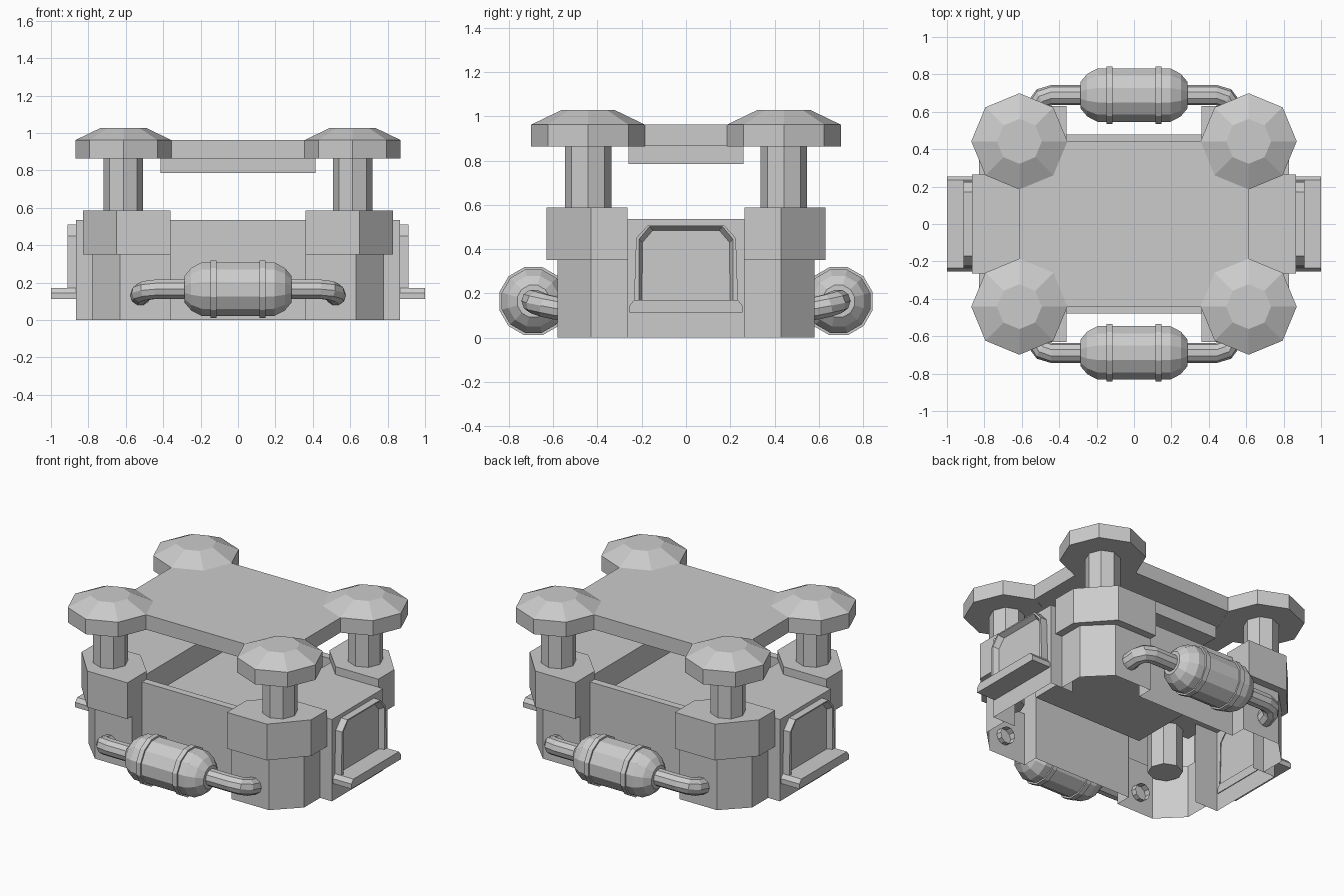
import bpy, bmesh
from math import pi, sin, cos
from mathutils import Vector

if "Cube" in bpy.data.objects:
    bpy.data.objects.remove(bpy.data.objects["Cube"])


def finish(bm, name, mirror=""):
    """Turn a bmesh into an object, mirrored about the given world axes."""
    bmesh.ops.recalc_face_normals(bm, faces=bm.faces)
    me = bpy.data.meshes.new(name)
    bm.to_mesh(me)
    bm.free()
    ob = bpy.data.objects.new(name, me)
    bpy.context.collection.objects.link(ob)
    if mirror:
        m = ob.modifiers.new("mirror", 'MIRROR')
        m.use_axis = ['X' in mirror, 'Y' in mirror, False]
        m.use_mirror_merge = False
    return ob


def loft(name, rings, cap_start=True, cap_end=True, mirror="", closed=True):
    """Skin a series of rings (or open strips) with equal point counts."""
    bm = bmesh.new()
    vs = [[bm.verts.new(p) for p in r] for r in rings]
    n = len(vs[0])
    for a, b in zip(vs, vs[1:]):
        for i in range(n if closed else n - 1):
            j = (i + 1) % n
            bm.faces.new((a[i], a[j], b[j], b[i]))
    if cap_start:
        bm.faces.new(vs[0])
    if cap_end:
        bm.faces.new(vs[-1])
    return finish(bm, name, mirror)


def flat(pts, z):
    return [(x, y, z) for x, y in pts]


def rect(x, y):
    return [(-x, -y), (x, -y), (x, y), (-x, y)]


def octagon(r, z, cx=0.613, cy=0.442):
    return [(cx + r * cos(i * pi / 4), cy + r * sin(i * pi / 4), z) for i in range(8)]


def sheet(name, pts, z, mirror=""):
    bm = bmesh.new()
    bm.faces.new([bm.verts.new(p) for p in flat(pts, z)])
    return finish(bm, name, mirror)


# Roof slab and the thinner panel under it
loft("roof_plate", [flat(rect(0.613, 0.442), z) for z in (0.865, 0.962)])
loft("roof_under_panel", [flat(rect(0.415, 0.26), z) for z in (0.785, 0.866)])

# Corner caps and columns
loft("corner_cap", [octagon(0.257, 0.864), octagon(0.257, 0.962), octagon(0.12, 1.028)], mirror="XY")
loft("corner_column", [octagon(0.105, 0.25), octagon(0.105, 0.88)], mirror="XY")

# Hollow corner towers: lower wall, ledge and wider collar in one strip
lower = [(0.36, 0.475), (0.36, 0.58), (0.63, 0.58), (0.78, 0.43), (0.78, 0.265), (0.70, 0.265)]
upper = [(0.36, 0.475), (0.36, 0.63), (0.65, 0.63), (0.83, 0.43), (0.83, 0.265), (0.70, 0.265)]
loft("corner_tower", [flat(lower, 0.0), flat(lower, 0.35), flat(upper, 0.35), flat(upper, 0.587)],
     False, False, "XY", closed=False)
collar_top = [(0.36, 0.63), (0.36, 0.43), (0.52, 0.265), (0.83, 0.265), (0.83, 0.43), (0.65, 0.63)]
loft("collar_top", [flat(collar_top, 0.535), flat(collar_top, 0.587)], False, True, "XY")

# Body shell, open at the bottom
loft("body_side_wall", [flat([(-0.36, 0.478), (0.36, 0.478)], z) for z in (0.0, 0.535)],
     False, False, "Y", closed=False)
end_path = [(0.78, 0.265), (0.865, 0.265), (0.865, -0.265), (0.78, -0.265)]
loft("body_end_wall", [flat(end_path, z) for z in (0.0, 0.535)], False, False, "X", closed=False)
end_top = [(0.40, 0.43), (0.78, 0.43), (0.78, 0.265), (0.865, 0.265)]
sheet("body_end_top", end_top + [(x, -y) for x, y in reversed(end_top)], 0.535, "X")
sheet("body_side_rim", [(-0.40, 0.43), (0.40, 0.43), (0.40, 0.478), (-0.40, 0.478)], 0.535, "Y")
loft("body_recess", [flat(rect(0.40, 0.43), z) for z in (0.38, 0.535)], cap_end=False)


# End hatches: bevelled frame around a sunken panel
def hatch_ring(x, b, t, cy, cz, top, bottom):
    pts = [(b, bottom), (t, cz), (cy, top)]
    return [(x, y, z) for y, z in pts + [(-y, z) for y, z in reversed(pts)]]


loft("hatch_frame", [
    hatch_ring(0.86, 0.235, 0.225, 0.17, 0.45, 0.51, 0.16),
    hatch_ring(0.912, 0.235, 0.225, 0.17, 0.45, 0.51, 0.16),
    hatch_ring(0.912, 0.213, 0.212, 0.165, 0.445, 0.502, 0.165),
    hatch_ring(0.88, 0.198, 0.197, 0.15, 0.43, 0.485, 0.168)], cap_start=False, mirror="X")
ledge = [(-0.255, 0.113), (0.255, 0.113), (0.255, 0.145), (0.235, 0.17), (-0.235, 0.17), (-0.255, 0.145)]
loft("hatch_ledge", [[(x, y, z) for y, z in ledge] for x in (0.86, 1.0)], mirror="X")

# Side tanks with straps
TY, TZ = 0.689, 0.165


def disc(x, r):
    return [(x, TY + r * cos((i + 0.5) * pi / 6), TZ + r * sin((i + 0.5) * pi / 6)) for i in range(12)]


prof = [(0.285, 0.075), (0.25, 0.118), (0.195, 0.148)]
loft("side_tank", [disc(-x, r) for x, r in prof] + [disc(x, r) for x, r in reversed(prof)], mirror="Y")
loft("tank_strap", [disc(0.115, 0.14), disc(0.115, 0.159), disc(0.147, 0.159), disc(0.147, 0.14)],
     False, False, mirror="XY")

# Bent pipes from the tanks into the corners
path = [Vector(p) for p in [(0.26, TY, TZ), (0.44, TY, TZ), (0.49, 0.675, 0.158),
                            (0.517, 0.638, 0.145), (0.522, 0.59, 0.133), (0.522, 0.54, 0.128)]]
rings = []
for i, p in enumerate(path):
    d = (path[min(i + 1, len(path) - 1)] - path[max(i - 1, 0)]).normalized()
    u = d.cross(Vector((0, 0, 1))).normalized()
    w = u.cross(d)
    rings.append([p + 0.054 * (u * cos(k * pi / 5) + w * sin(k * pi / 5)) for k in range(10)])
loft("tank_pipe", rings, False, False, mirror="XY")
